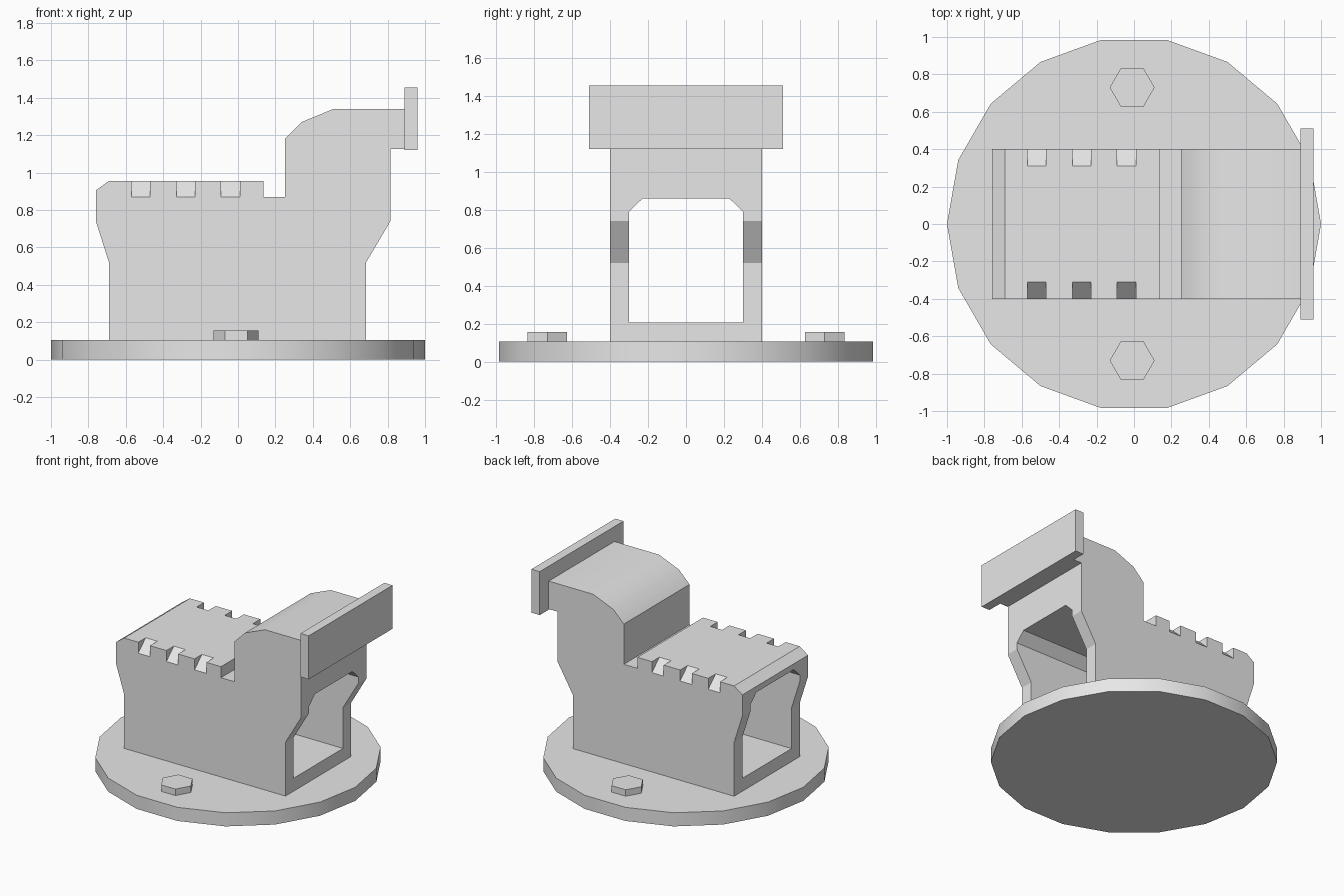
import bpy, bmesh, math
from mathutils import Vector

cube = bpy.data.objects.get("Cube")
if cube:
    bpy.data.objects.remove(cube, do_unlink=True)

grey = bpy.data.materials.new("light_grey")
grey.use_nodes = True
COLOUR = (0.8, 0.8, 0.8, 1)
grey.diffuse_color = COLOUR
grey.node_tree.nodes["Principled BSDF"].inputs["Base Color"].default_value = COLOUR


def prism(name, profile, to_3d, start, end):
    """Extrude a flat profile from start to end; to_3d maps (u, v, depth) to xyz."""
    bm = bmesh.new()
    face = bm.faces.new([bm.verts.new(to_3d(u, v, start)) for u, v in profile])
    offset = Vector(to_3d(0, 0, end)) - Vector(to_3d(0, 0, start))
    extruded = bmesh.ops.extrude_face_region(bm, geom=[face], use_keep_orig=True)
    moved = [g for g in extruded["geom"] if isinstance(g, bmesh.types.BMVert)]
    bmesh.ops.translate(bm, verts=moved, vec=offset)
    bmesh.ops.recalc_face_normals(bm, faces=bm.faces)
    mesh = bpy.data.meshes.new(name)
    bm.to_mesh(mesh)
    bm.free()
    mesh.materials.append(grey)
    obj = bpy.data.objects.new(name, mesh)
    bpy.context.collection.objects.link(obj)
    return obj


def along_x(u, v, d):
    return (d, u, v)


def along_y(u, v, d):
    return (u, d, v)


def along_z(u, v, d):
    return (u, v, d)


def polygon(sides, radius, cx=0, cy=0):
    step = 2 * math.pi / sides
    return [(cx + radius * math.cos(i * step), cy + radius * math.sin(i * step))
            for i in range(sides)]


def select_only(obj):
    bpy.ops.object.select_all(action='DESELECT')
    obj.select_set(True)
    bpy.context.view_layer.objects.active = obj


def cut(obj, cutter):
    cutter.hide_render = True
    select_only(obj)
    mod = obj.modifiers.new("cut", 'BOOLEAN')
    mod.operation = 'DIFFERENCE'
    mod.solver = 'EXACT'
    mod.object = cutter
    bpy.ops.object.modifier_apply(modifier=mod.name)
    bpy.data.objects.remove(cutter, do_unlink=True)


# Round base plate
BASE_TOP = 0.105
base = prism("base_plate", polygon(18, 1), along_z, 0, BASE_TOP)
select_only(base)
bpy.ops.object.shade_smooth_by_angle(angle=math.radians(30))

# Hexagonal bolts
for side, label in ((-1, "front"), (1, "back")):
    prism(label + "_bolt", polygon(6, 0.12, -0.01, side * 0.73), along_z, BASE_TOP, 0.155)

# Body outline with the raised hood
outline = [(-0.69, BASE_TOP), (-0.69, 0.52), (-0.76, 0.74), (-0.76, 0.905),
           (-0.69, 0.955), (0.135, 0.955), (0.135, 0.87), (0.25, 0.87),
           (0.25, 1.18), (0.34, 1.27), (0.51, 1.34), (0.89, 1.34),
           (0.89, 1.125), (0.815, 1.125), (0.815, 0.74), (0.685, 0.52),
           (0.685, BASE_TOP)]
body = prism("body", outline, along_y, -0.4, 0.4)

# Tunnel through the body
half = [(0.3, 0.205), (0.3, 0.79), (0.228, 0.86)]
tunnel = half + [(-y, z) for y, z in reversed(half)]
cut(body, prism("tunnel_cutter", tunnel, along_x, -1, 1))

# Sloping notches along both top edges
for side in (-1, 1):
    wedge = [(side * 0.22, 1.04), (side * 0.49, 0.785), (side * 0.49, 1.04)]
    for x in (-0.52, -0.28, -0.04):
        cut(body, prism("notch_cutter", wedge, along_x, x - 0.05, x + 0.05))

# Only the hood curve is smooth
select_only(body)
bpy.ops.object.shade_smooth_by_angle(angle=math.radians(30))
for face in body.data.polygons:
    face.use_smooth = face.center.z > 1.15

# Upright end plate on the hood
prism("end_plate", [(-0.51, 1.12), (0.51, 1.12), (0.51, 1.455), (-0.51, 1.455)],
      along_x, 0.89, 0.96)
